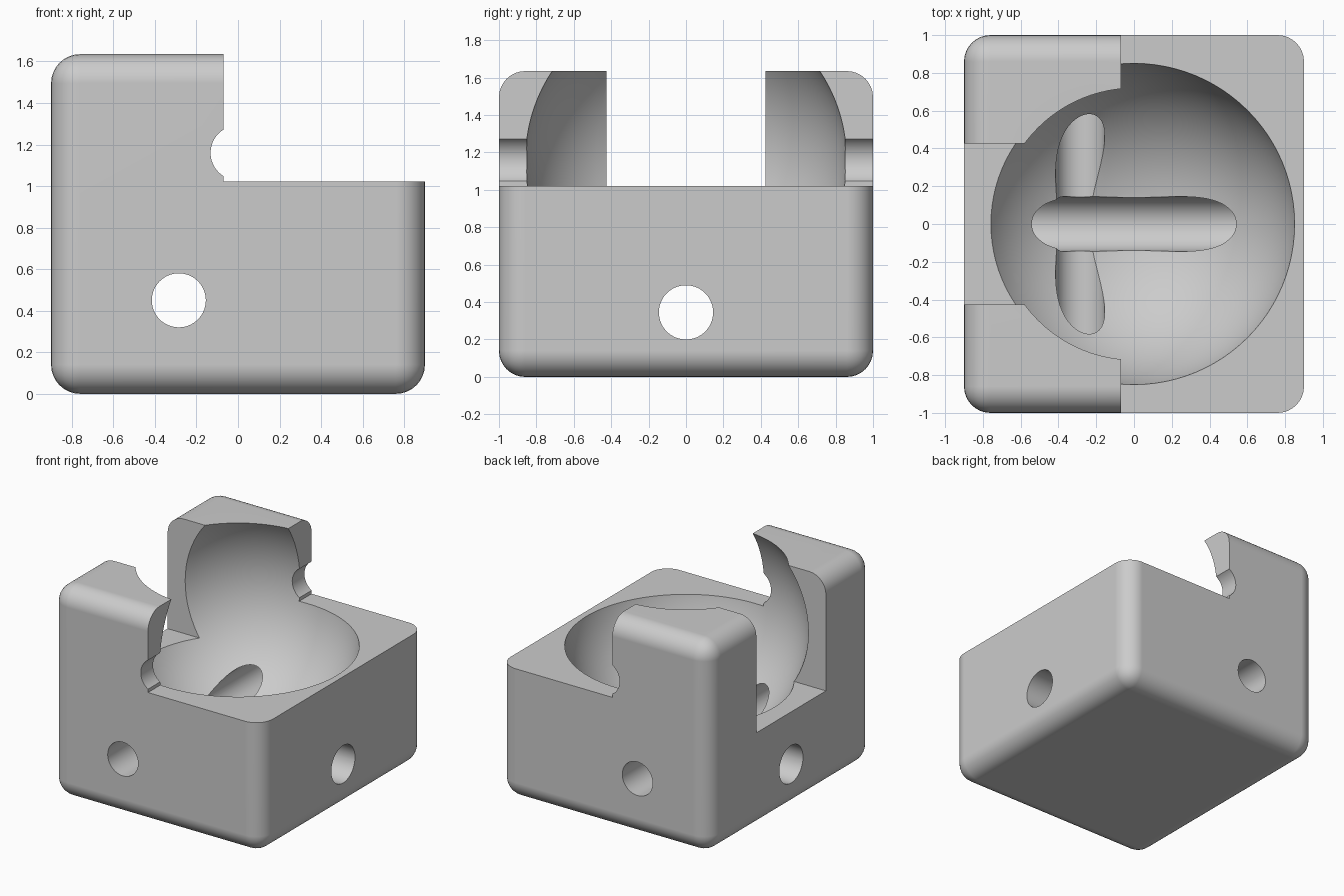
import bpy
from math import pi

if "Cube" in bpy.data.objects:
    bpy.data.objects.remove(bpy.data.objects["Cube"], do_unlink=True)

CAVITY_Z = 1.16

grey = bpy.data.materials.new("plain grey")
grey.use_nodes = True
colour = (0.6, 0.6, 0.6, 1)
grey.diffuse_color = colour
grey.node_tree.nodes["Principled BSDF"].inputs["Base Color"].default_value = colour


def box(name, low, high):
    """Axis-aligned box between two corners."""
    centre = [(a + b) / 2 for a, b in zip(low, high)]
    bpy.ops.mesh.primitive_cube_add(size=1, location=centre)
    ob = bpy.context.object
    ob.name = name
    ob.scale = [b - a for a, b in zip(low, high)]
    bpy.ops.object.transform_apply(location=True, rotation=True, scale=True)
    ob.data.materials.append(grey)
    return ob


def bore(name, radius, location, rotation):
    """Long cylinder for a through hole."""
    bpy.ops.mesh.primitive_cylinder_add(vertices=64, radius=radius, depth=3,
                                        location=location, rotation=rotation)
    ob = bpy.context.object
    ob.name = name
    ob.data.materials.append(grey)
    return ob


# Rounded block
body = box("socket_block", (-0.9, -1, 0), (0.9, 1, 1.635))
bevel = body.modifiers.new("rounded edges", "BEVEL")
bevel.width = 0.14
bevel.segments = 8
bevel.limit_method = "NONE"

# Spherical cavity
bpy.ops.mesh.primitive_uv_sphere_add(segments=96, ring_count=48, radius=0.862,
                                     location=(0, 0, CAVITY_Z))
cavity = bpy.context.object
cavity.name = "cavity_cutter"
cavity.data.materials.append(grey)

# Step, rear slot, pivot notch and the two through holes
cutters = [
    cavity,
    box("step_cutter", (-0.07, -1.5, 1.022), (1.5, 1.5, 2.5)),
    box("slot_cutter", (-1.5, -0.425, 0.75), (-0.35, 0.425, 2.5)),
    bore("pivot_cutter", 0.132, (0, 0, CAVITY_Z), (pi / 2, 0, 0)),
    bore("cross_hole_cutter", 0.13, (-0.285, 0, 0.45), (pi / 2, 0, 0)),
    bore("long_hole_cutter", 0.145, (0, 0, 0.345), (0, pi / 2, 0)),
]
for cutter in cutters:
    cutter.hide_render = True
    cut = body.modifiers.new(cutter.name, "BOOLEAN")
    cut.operation = "DIFFERENCE"
    cut.solver = "EXACT"
    cut.object = cutter

# Apply the cuts, then drop the cutters
bpy.ops.object.select_all(action="DESELECT")
body.select_set(True)
bpy.context.view_layer.objects.active = body
for name in [m.name for m in body.modifiers]:
    bpy.ops.object.modifier_apply(modifier=name)
for cutter in cutters:
    bpy.data.objects.remove(cutter, do_unlink=True)

# Smooth curves, sharp cut edges, clean flat faces
bpy.ops.object.shade_smooth_by_angle(angle=pi / 6)
normals = body.modifiers.new("clean normals", "WEIGHTED_NORMAL")
normals.keep_sharp = True
